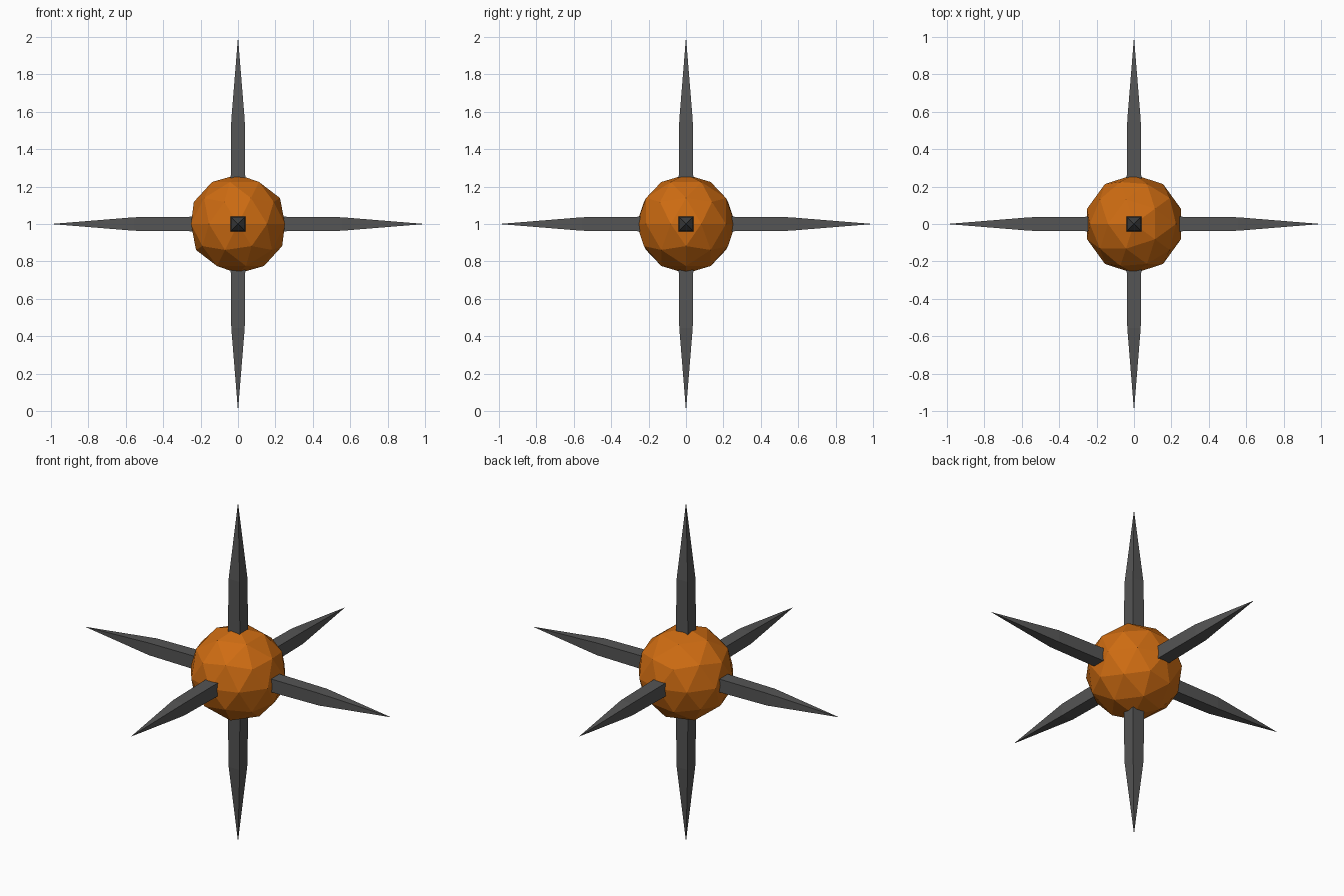
import bpy, bmesh
from math import pi
from mathutils import Vector, Matrix

if "Cube" in bpy.data.objects:
    bpy.data.objects.remove(bpy.data.objects["Cube"])

CENTRE = Vector((0, 0, 1))


def material(name, color):
    mat = bpy.data.materials.new(name)
    mat.diffuse_color = color
    mat.use_nodes = True
    mat.node_tree.nodes["Principled BSDF"].inputs["Base Color"].default_value = mat.diffuse_color
    return mat


def finish(bm, name, mat):
    bmesh.ops.recalc_face_normals(bm, faces=bm.faces)
    mesh = bpy.data.meshes.new(name)
    bm.to_mesh(mesh)
    bm.free()
    mesh.materials.append(mat)
    obj = bpy.data.objects.new(name, mesh)
    obj.location = CENTRE
    bpy.context.collection.objects.link(obj)
    return obj


orange = material("orange", (0.62, 0.15, 0.006, 1))
dark_grey = material("dark_grey", (0.09, 0.09, 0.09, 1))

# Faceted core ball
bm = bmesh.new()
bmesh.ops.create_icosphere(bm, subdivisions=2, radius=0.264,
                           matrix=Matrix.Rotation(pi, 4, 'Z'))
finish(bm, "core", orange)


# Square spike: near-straight shaft, then a long pyramid point
def spike(name, direction):
    bm = bmesh.new()
    rings = []
    for half, z in ((0.039, 0.235), (0.036, 0.555)):
        rings.append([bm.verts.new((x * half, y * half, z))
                      for x, y in ((-1, -1), (1, -1), (1, 1), (-1, 1))])
    tip = bm.verts.new((0, 0, 1))
    base, shoulder = rings
    bm.faces.new(base[::-1])
    for i in range(4):
        j = (i + 1) % 4
        bm.faces.new((base[i], base[j], shoulder[j], shoulder[i]))
        bm.faces.new((shoulder[i], shoulder[j], tip))
    turn = Vector((0, 0, 1)).rotation_difference(Vector(direction))
    if direction == (0, 0, -1):
        turn = Matrix.Rotation(pi, 3, 'X').to_quaternion()
    bmesh.ops.rotate(bm, verts=bm.verts, cent=(0, 0, 0), matrix=turn.to_matrix())
    finish(bm, name, dark_grey)


for name, direction in (("right", (1, 0, 0)), ("left", (-1, 0, 0)),
                        ("back", (0, 1, 0)), ("front", (0, -1, 0)),
                        ("top", (0, 0, 1)), ("bottom", (0, 0, -1))):
    spike(name + "_spike", direction)
